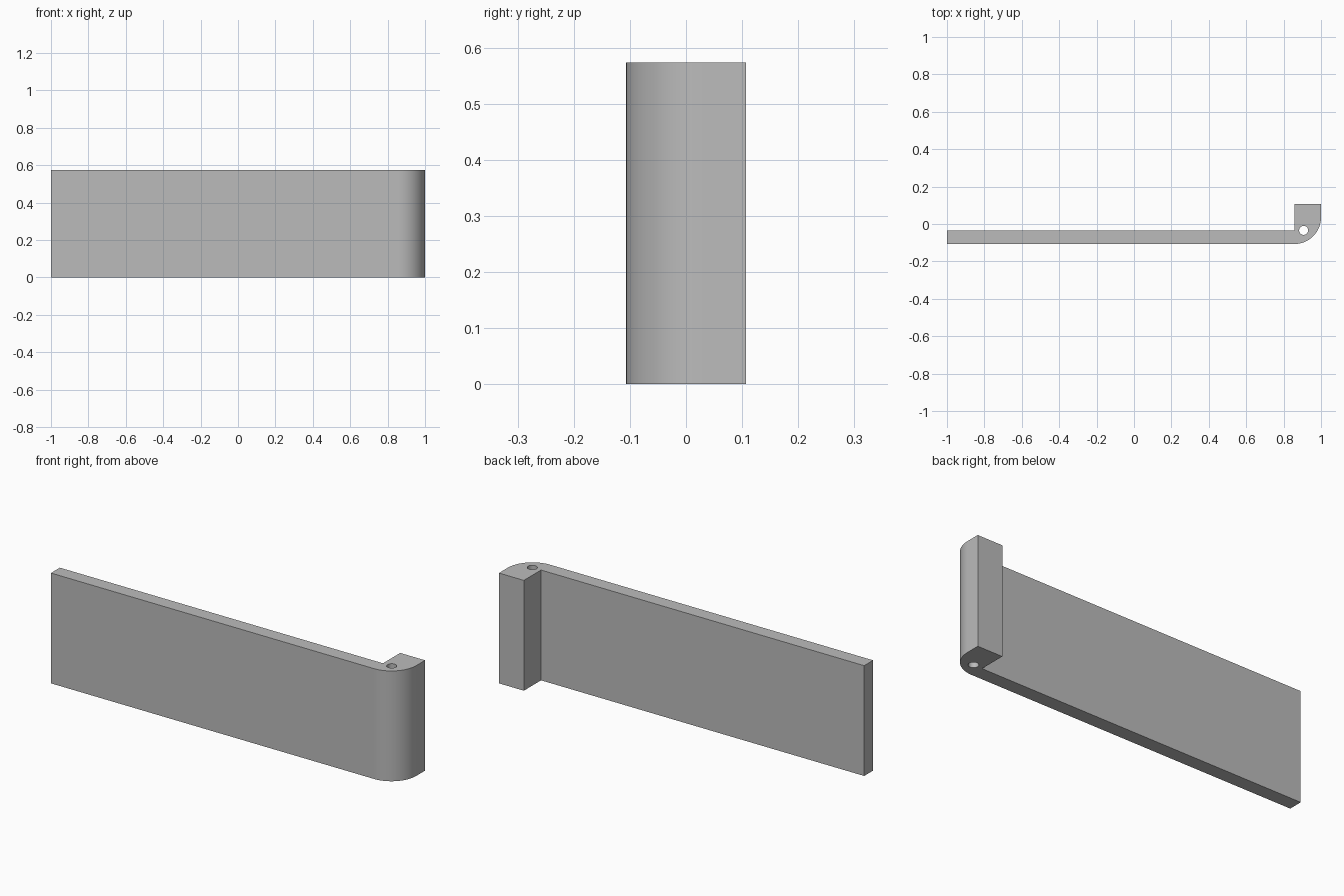
import bpy, bmesh, math

cube = bpy.data.objects.get("Cube")
if cube:
    bpy.data.objects.remove(cube, do_unlink=True)

HEIGHT = 0.573
HALF_DEPTH = 0.107
PANEL_BACK = -0.034
BLOCK_X = 0.857
RADIUS = 1 - BLOCK_X

grey = bpy.data.materials.new("plain grey")
grey.use_nodes = True
colour = (0.5, 0.5, 0.5, 1)
grey.diffuse_color = colour
grey.node_tree.nodes["Principled BSDF"].inputs["Base Color"].default_value = colour


def prism(name, outline, bottom, top):
    """Extrude a plan outline straight up."""
    bm = bmesh.new()
    base = bm.faces.new([bm.verts.new((x, y, bottom)) for x, y in outline])
    ext = bmesh.ops.extrude_face_region(bm, geom=[base])
    verts = [v for v in ext["geom"] if isinstance(v, bmesh.types.BMVert)]
    bmesh.ops.translate(bm, verts=verts, vec=(0, 0, top - bottom))
    bmesh.ops.recalc_face_normals(bm, faces=bm.faces)
    mesh = bpy.data.meshes.new(name)
    bm.to_mesh(mesh)
    bm.free()
    mesh.materials.append(grey)
    obj = bpy.data.objects.new(name, mesh)
    bpy.context.collection.objects.link(obj)
    return obj


def arc(cx, cy, r, start, end, steps):
    angles = [math.radians(start + (end - start) * i / steps) for i in range(steps + 1)]
    return [(cx + r * math.cos(a), cy + r * math.sin(a)) for a in angles]


# Long thin panel turning through a rounded corner into a short end block
outline = [(-1, PANEL_BACK), (-1, -HALF_DEPTH)]
outline += arc(BLOCK_X, RADIUS - HALF_DEPTH, RADIUS, -90, 0, 24)
outline += [(1, HALF_DEPTH), (BLOCK_X, HALF_DEPTH), (BLOCK_X, PANEL_BACK)]
panel = prism("hinged_panel", outline, 0, HEIGHT)

# Vertical pin hole right through the corner
cutter = prism("pin_hole_cutter", arc(0.907, -0.034, 0.024, 0, 360, 32)[:-1], -0.1, HEIGHT + 0.1)
cutter.hide_render = True
hole = panel.modifiers.new("pin_hole", "BOOLEAN")
hole.operation = "DIFFERENCE"
hole.solver = "EXACT"
hole.object = cutter

bpy.ops.object.select_all(action="DESELECT")
bpy.context.view_layer.objects.active = panel
panel.select_set(True)
bpy.ops.object.modifier_apply(modifier=hole.name)
bpy.data.objects.remove(cutter, do_unlink=True)
bpy.ops.object.shade_smooth_by_angle(angle=math.radians(30))
